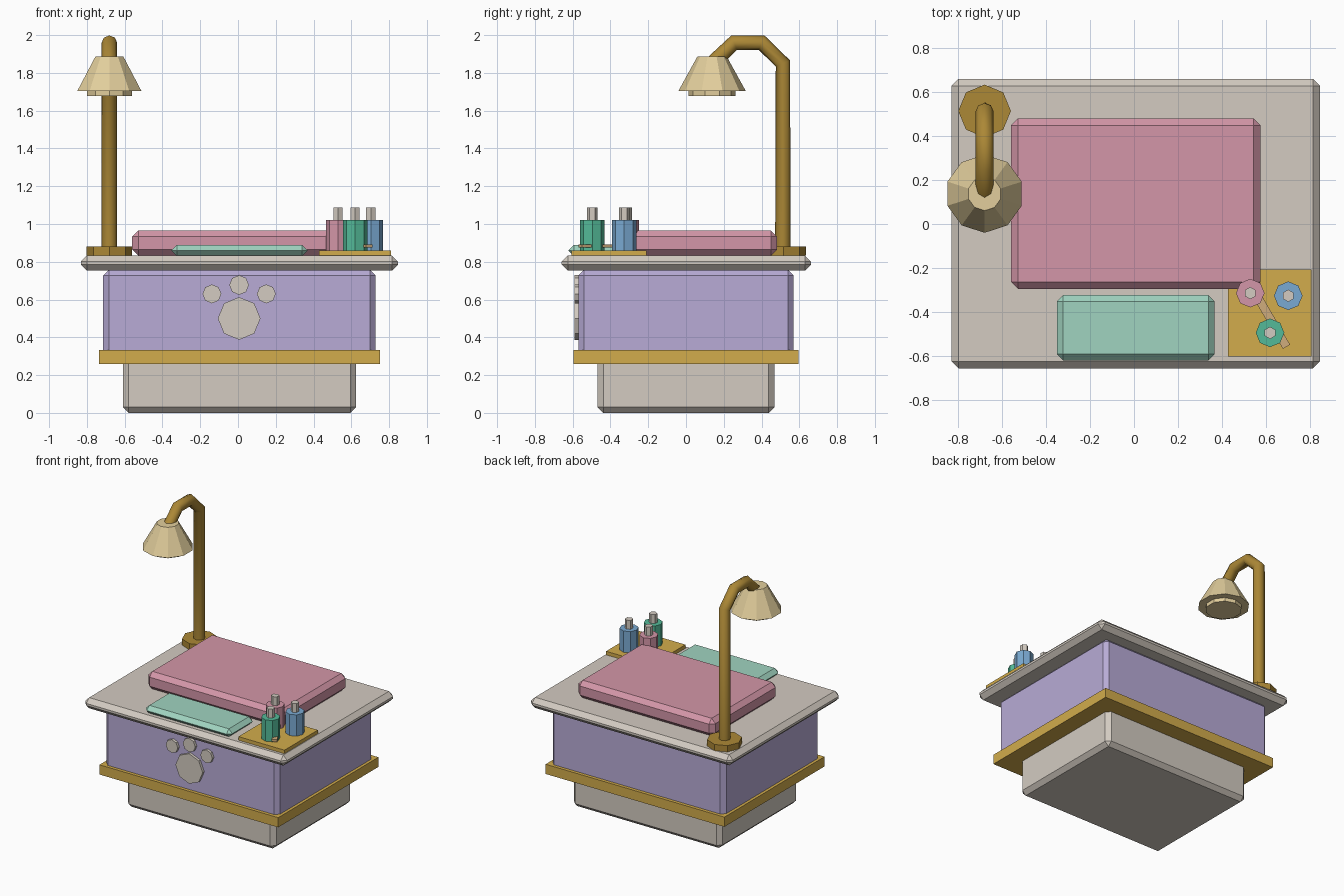
import bpy
import bmesh
from math import radians
from mathutils import Matrix

default = bpy.data.objects.get("Cube")
if default:
    bpy.data.objects.remove(default, do_unlink=True)


def material(name, r, g, b):
    """Flat material from 0-255 display values."""
    lin = [((c / 255 + 0.055) / 1.055) ** 2.4 for c in (r, g, b)] + [1.0]
    m = bpy.data.materials.new(name)
    m.use_nodes = True
    m.diffuse_color = lin
    bsdf = next(n for n in m.node_tree.nodes if n.type == "BSDF_PRINCIPLED")
    bsdf.inputs["Base Color"].default_value = lin
    return m


STONE = material("warm grey", 211, 203, 193)
PURPLE = material("lavender", 184, 171, 214)
GOLD = material("gold", 210, 172, 76)
BRONZE = material("bronze", 172, 136, 54)
PINK = material("rose pink", 212, 150, 168)
MINT = material("mint", 160, 212, 192)
TEAL = material("teal green", 84, 186, 152)
BLUE = material("soft blue", 122, 170, 210)
CREAM = material("cream", 226, 206, 156)
TAN = material("tan", 208, 172, 124)


def add_object(name, bm, mat):
    bmesh.ops.recalc_face_normals(bm, faces=bm.faces)
    mesh = bpy.data.meshes.new(name)
    bm.to_mesh(mesh)
    bm.free()
    mesh.materials.append(mat)
    obj = bpy.data.objects.new(name, mesh)
    bpy.context.collection.objects.link(obj)
    return obj


def box(name, mat, x, y, z, chamfer=0.0):
    """Box from (min, max) ranges with an optional one-step chamfer."""
    bm = bmesh.new()
    bmesh.ops.create_cube(bm, size=1)
    for v in bm.verts:
        for i, (low, high) in enumerate((x, y, z)):
            v.co[i] = high if v.co[i] > 0 else low
    obj = add_object(name, bm, mat)
    if chamfer:
        mod = obj.modifiers.new("chamfer", "BEVEL")
        mod.width = chamfer
        mod.segments = 1
    return obj


def cylinder(name, mat, x, y, z, r, sides=8, r_top=None):
    """Upright prism or frustum, z is a (min, max) range."""
    bm = bmesh.new()
    bmesh.ops.create_cone(bm, cap_ends=True, segments=sides, radius1=r,
                          radius2=r if r_top is None else r_top, depth=z[1] - z[0])
    obj = add_object(name, bm, mat)
    obj.location = (x, y, (z[0] + z[1]) / 2)
    return obj


# Cabinet
box("base", STONE, (-0.61, 0.625), (-0.468, 0.468), (0, 0.3), 0.03)
box("trim_band", GOLD, (-0.736, 0.751), (-0.595, 0.595), (0.26, 0.333))
box("cabinet_body", PURPLE, (-0.714, 0.729), (-0.57, 0.57), (0.28, 0.758), 0.03)
box("table_top", STONE, (-0.832, 0.847), (-0.658, 0.662), (0.753, 0.833), 0.032)

# Paw emblem on the front
for name, x, z, r in (("paw_pad", 0.006, 0.5, 0.113), ("paw_toe_right", -0.138, 0.63, 0.05),
                      ("paw_toe_middle", 0.006, 0.677, 0.052), ("paw_toe_left", 0.15, 0.63, 0.05)):
    pad = cylinder(name, STONE, x, -0.575, (z - 0.015, z + 0.015), r)
    pad.rotation_euler.x = radians(90)

# Cushion and towel
box("cushion", PINK, (-0.56, 0.577), (-0.296, 0.482), (0.833, 0.965), 0.032)
box("folded_towel", MINT, (-0.352, 0.368), (-0.622, -0.324), (0.83, 0.89), 0.029)

# Tray with bottles and a file
box("tray", GOLD, (0.428, 0.81), (-0.605, -0.208), (0.833, 0.86))
for name, mat, x, y in (("pink_bottle", PINK, 0.53, -0.315), ("blue_bottle", BLUE, 0.703, -0.327),
                        ("teal_bottle", TEAL, 0.62, -0.496)):
    cylinder(name, mat, x, y, (0.858, 1.02), 0.065)
    cylinder(name + "_cap", STONE, x, y, (1.02, 1.087), 0.028, 6)
nail_file = box("nail_file", TAN, (-0.019, 0.019), (-0.13, 0.13), (-0.008, 0.008))
nail_file.location = (0.63, -0.447, 0.883)
nail_file.rotation_euler.z = radians(30)

# Lamp
LX = -0.681
cylinder("lamp_foot", BRONZE, LX, 0.515, (0.833, 0.88), 0.12)
path = [(0.513, 0.86), (0.513, 1.85), (0.4, 1.96), (0.255, 1.96), (0.14, 1.85)]
curve = bpy.data.curves.new("lamp_arm", "CURVE")
curve.dimensions = "3D"
curve.bevel_depth = 0.041
curve.bevel_resolution = 2
curve.use_fill_caps = True
spline = curve.splines.new("POLY")
spline.points.add(len(path) - 1)
for point, (y, z) in zip(spline.points, path):
    point.co = (LX, y, z, 1)
curve.materials.append(BRONZE)
arm = bpy.data.objects.new("lamp_arm", curve)
bpy.context.collection.objects.link(arm)
cylinder("lamp_shade", CREAM, LX, 0.138, (1.705, 1.888), 0.178, 10, 0.077)
cylinder("lamp_bulb", CREAM, LX, 0.138, (1.678, 1.71), 0.125, 10)
